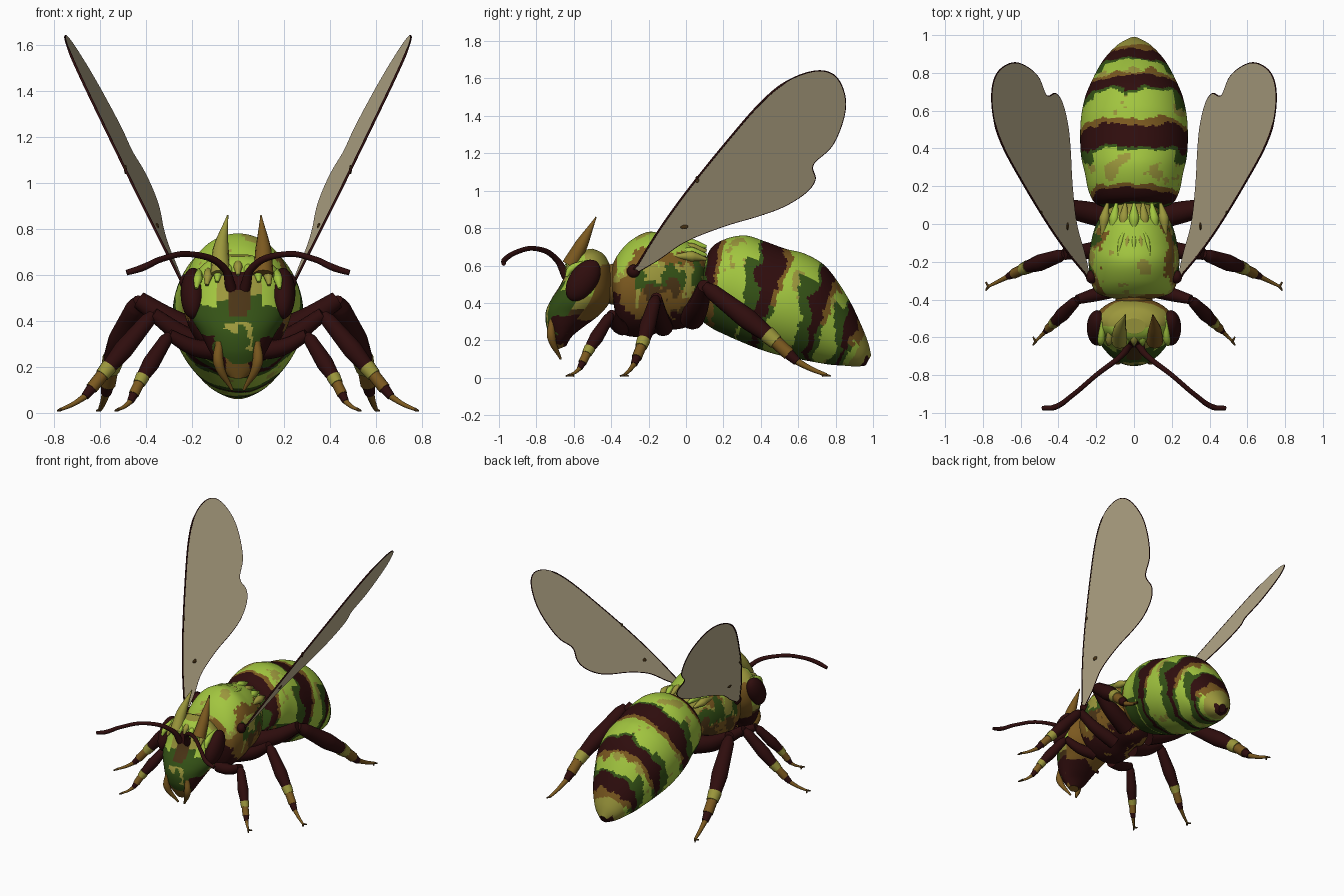
import bpy, bmesh, math
from mathutils import Vector, noise

default_cube = bpy.data.objects.get("Cube")
if default_cube:
    bpy.data.objects.remove(default_cube, do_unlink=True)


def material(name, *rgb):
    mat = bpy.data.materials.new(name)
    mat.use_nodes = True
    mat.diffuse_color = (*rgb, 1)
    mat.node_tree.nodes["Principled BSDF"].inputs["Base Color"].default_value = (*rgb, 1)
    return mat


LIME, GREEN, BROWN, MAROON, OLIVE, UMBER = range(6)
palette = [material("lime", .36, .56, .05), material("dark_green", .035, .085, .008),
           material("ochre_brown", .2, .1, .014), material("dark_maroon", .028, .004, .004),
           material("olive_yellow", .33, .31, .045), material("umber", .07, .035, .008)]
wing_tan = material("wing_tan", .54, .46, .29)


def spline(rows, steps):
    """Smooth curve through rows of numbers."""
    rows = [Vector(r) for r in rows]
    last = len(rows) - 1
    out = []
    for i in range(last):
        a, b, c, d = rows[max(i - 1, 0)], rows[i], rows[i + 1], rows[min(i + 2, last)]
        for k in range(steps):
            t = k / steps
            out.append(b + (c - a) * (t / 2) + (a * 2 - b * 5 + c * 4 - d) * (t * t / 2)
                       + (b * 3 - a - c * 3 + d) * (t ** 3 / 2))
    return out + [rows[-1]]


def finish(name, bm, mats):
    bmesh.ops.recalc_face_normals(bm, faces=bm.faces)
    mesh = bpy.data.meshes.new(name)
    bm.to_mesh(mesh)
    bm.free()
    for mat in mats:
        mesh.materials.append(mat)
    ob = bpy.data.objects.new(name, mesh)
    bpy.context.collection.objects.link(ob)
    return ob


def loft(name, rows, paint, steps=14, sides=96):
    """Body skin: each row is y, z of one rim point, y, z of the opposite one, half width."""
    bm = bmesh.new()
    rings = []
    for y1, z1, y2, z2, w in spline(rows, steps):
        ring = []
        for k in range(sides):
            a = math.tau * k / sides
            f = (1 + math.cos(a)) / 2
            ring.append(bm.verts.new((w * math.sin(a), y2 + (y1 - y2) * f, z2 + (z1 - z2) * f)))
        rings.append(ring)
    for r, (p, q) in enumerate(zip(rings, rings[1:])):
        for k in range(sides):
            n = (k + 1) % sides
            face = bm.faces.new((p[k], p[n], q[n], q[k]))
            face.smooth = True
            mid = face.calc_center_median()
            blotch = noise.noise(mid * 9) + noise.noise(mid * 30) * .35
            face.material_index = paint(mid, math.cos(math.tau * (k + .5) / sides), r / steps, blotch)
    for ring, r in ((rings[0], 0), (rings[-1], len(rows))):
        cap = bm.faces.new(ring)
        cap.material_index = paint(cap.calc_center_median(), 0, r, 0)
    return finish(name, bm, palette)


def tube(name, points, radii, mat, side=1, closed=False):
    """Round tapered limb through the points."""
    cu = bpy.data.curves.new(name, "CURVE")
    cu.dimensions = "3D"
    cu.bevel_depth, cu.bevel_resolution, cu.resolution_u = 1, 4, 6
    cu.use_fill_caps = True
    sp = cu.splines.new("BEZIER")
    sp.bezier_points.add(len(points) - 1)
    sp.use_cyclic_u = closed
    for bp, p, r in zip(sp.bezier_points, points, radii):
        bp.co = (p[0] * side, p[1], p[2])
        bp.radius = r
        bp.handle_left_type = bp.handle_right_type = "AUTO"
    cu.materials.append(mat)
    ob = bpy.data.objects.new(name, cu)
    bpy.context.collection.objects.link(ob)
    bpy.ops.object.select_all(action="DESELECT")
    ob.select_set(True)
    bpy.context.view_layer.objects.active = ob
    bpy.ops.object.convert(target="MESH")
    bpy.ops.object.shade_smooth_by_angle(angle=1)


def ball(name, loc, size, mat, tilt=0):
    bpy.ops.mesh.primitive_uv_sphere_add(segments=24, ring_count=14, location=loc, rotation=(tilt, 0, 0))
    ob = bpy.context.object
    ob.name, ob.scale = name, size
    ob.data.materials.append(mat)
    bpy.ops.object.shade_smooth()


# Abdomen: maroon bands, green in front of each and brown behind, greener below
def paint_abdomen(p, up, ring, n):
    v = ring + n * .4
    if v > 11.3:
        return MAROON if up < .3 else OLIVE
    s = min((v - c for c in (1.1, 4.5, 7.4, 9.6)), key=abs)
    core = .5 if up > .2 else .36 if up > -.4 else .15
    if abs(s) < core:
        return MAROON
    if -core - (.2 if up > .6 else .6) < s < 0:
        return GREEN
    if 0 < s < core + .3:
        return BROWN if up > -.1 else GREEN
    if up < -.3 and v < 3.6:
        return GREEN if v > 1.9 else BROWN
    return OLIVE if v > 10.4 or n > .42 else LIME


loft("abdomen", [
    (.10, .62, .07, .42, .10), (.14, .70, .08, .32, .20), (.22, .745, .13, .27, .24),
    (.32, .76, .22, .225, .26), (.42, .73, .30, .19, .28), (.53, .69, .40, .15, .285),
    (.63, .665, .50, .12, .28), (.73, .61, .60, .10, .26), (.80, .53, .68, .085, .23),
    (.87, .42, .77, .07, .19), (.92, .32, .84, .065, .15), (.97, .20, .91, .06, .09),
    (.99, .12, .96, .065, .03)], paint_abdomen)


# Thorax: lime back, blotched brown and green flanks, dark belly
def paint_thorax(p, up, ring, n):
    h = up + n * .5
    if h > .5 and p.y > -.37:
        return OLIVE if p.y > .05 or n > .38 else LIME
    if h > .3:
        return OLIVE if n > -.1 else BROWN
    if h < -.75:
        return MAROON
    if p.y < -.27:
        return BROWN if h > -.35 else MAROON
    if h > -.1:
        return GREEN if n < .15 else OLIVE
    return BROWN if n > -.12 else UMBER


loft("thorax", [
    (-.40, .58, -.39, .42, .10), (-.37, .65, -.37, .30, .19), (-.30, .73, -.33, .23, .225),
    (-.20, .78, -.22, .22, .24), (-.10, .76, -.12, .25, .23), (0, .73, 0, .27, .20),
    (.08, .69, .06, .33, .15), (.12, .62, .10, .42, .07)], paint_thorax)


# Head: lime cheeks, dark brow stripe, green muzzle, maroon jaw corners
def paint_head(p, front, ring, n):
    x, z = abs(p.x) + n * .02, p.z + n * .03
    if front < -.35:
        return OLIVE if z > .6 else BROWN if z > .3 else MAROON
    if z > .62:
        return LIME if front > .2 else OLIVE
    if z < .23:
        return BROWN if x < .05 else MAROON
    if z < .43:
        if x > .1 and z < .33:
            return MAROON
        if x < .065 and .28 < z < .4:
            return GREEN if n < .05 else OLIVE
        return GREEN if front > .1 else OLIVE if z > .37 else UMBER
    if front > .4 and x < .1:
        if x < .05:
            return MAROON if z > .53 else UMBER
        return OLIVE if z > .5 else GREEN
    return LIME if z > .46 or front < .3 else GREEN


loft("head", [
    (-.58, .68, -.50, .69, .06), (-.61, .65, -.44, .66, .14), (-.635, .58, -.40, .58, .20),
    (-.67, .50, -.39, .48, .21), (-.72, .42, -.41, .40, .20), (-.75, .35, -.47, .33, .16),
    (-.745, .27, -.55, .27, .125), (-.715, .20, -.61, .22, .09), (-.69, .15, -.64, .17, .04)],
    paint_head)
ball("neck", (0, -.39, .5), (.1, .06, .11), palette[BROWN])

# Tall tufts and forehead fringe
for x0, x1, colour in ((-.075, -.045, OLIVE), (.11, .10, BROWN)):
    tube("head_tuft", [(x0, -.62, .60), (x0, -.56, .71), (x1, -.48, .86)], (.045, .035, .003), palette[colour])
for i in range(-4, 5):
    x = i * .042
    tube("fringe_hair", [(x, -.55 + abs(x) * .2, .665 - abs(x) * .27), (x * 1.04, -.615, .635 - abs(x) * .32),
                         (x * 1.08, -.64, .60 - abs(x) * .35)],
         (.012, .02, .008), palette[OLIVE if i % 3 == 0 else LIME])

# Hair locks on the back and at the waist
for i in range(-2, 3):
    x = i * .035
    tube("back_hair", [(x * .6, -.02, .728), (x, -.09, .75 - abs(x) * .15), (x * 1.2, -.17, .772 - abs(x) * .2)],
         (.004, .013, .004), palette[OLIVE if i % 2 else LIME])
for i in range(-3, 4):
    x, drop = i * .055, abs(i) * .022
    tube("waist_hair", [(x, -.06, .715 - drop), (x * .95, .03, .715 - drop), (x * .85, .11, .70 - drop)],
         (.01, .028, .008), palette[OLIVE if i % 2 else LIME])

# Wing outline as y, z, laid on a slanted plane
wing_edge = [(p.x, p.y) for p in spline([
    (-.28, .57), (-.15, .78), (0, .99), (.2, 1.24), (.4, 1.47), (.55, 1.59), (.7, 1.64), (.8, 1.61),
    (.85, 1.5), (.84, 1.38), (.78, 1.24), (.68, 1.14), (.69, 1.06), (.64, .99), (.53, .92),
    (.4, .87), (.2, .81), (0, .73), (-.15, .63), (-.27, .56)], 4)]


def on_wing(y, z, side):
    return Vector((side * (-.12 + .582 * z - .118 * y), y, z))


# Legs as hip, knee, ankle, toe and thickness
legs = {
    "front": ((.08, -.34, .27), (.30, -.40, .34), (.42, -.52, .15), (.52, -.62, .015), .034),
    "middle": ((.08, -.12, .27), (.37, -.16, .43), (.57, -.23, .19), (.77, -.33, .015), .04),
    "hind": ((.10, .03, .32), (.43, .10, .49), (.55, .45, .22), (.60, .75, .015), .052)}

for side, label in ((1, "left"), (-1, "right")):
    # Wing
    bm = bmesh.new()
    bm.faces.new([bm.verts.new(on_wing(y, z, side)) for y, z in wing_edge])
    wing = finish(label + "_wing", bm, [wing_tan])
    solid = wing.modifiers.new("thickness", "SOLIDIFY")
    solid.thickness, solid.offset = .006, 0
    rim = [on_wing(y, z, 1) for y, z in wing_edge]
    tube(label + "_wing_rim", rim, [.0055 if i < 20 else .0035 for i in range(len(rim))],
         palette[MAROON], side, True)
    ball(label + "_wing_root", (side * .225, -.28, .57), (.03, .035, .035), palette[MAROON])
    ball(label + "_wing_spot", on_wing(-.01, .81, side), (.008, .022, .016), palette[UMBER])
    ball(label + "_wing_nick", on_wing(.06, 1.06, side), (.006, .01, .02), palette[UMBER])

    # Eye, antenna and jaw
    ball(label + "_eye", (side * .195, -.55, .52), (.055, .075, .125), palette[MAROON], -.6)
    tube(label + "_antenna", [(.03, -.64, .54), (.06, -.69, .63), (.2, -.80, .69), (.33, -.91, .67),
                              (.42, -.97, .63), (.485, -.975, .61)],
         (.024, .016, .013, .013, .015, .012), palette[MAROON], side)
    tube(label + "_jaw", [(.08, -.715, .31), (.085, -.72, .22), (.025, -.67, .10)],
         (.018, .024, .006), palette[BROWN], side)

    # Legs
    for name, (*joints, r) in legs.items():
        hip, knee, ankle, toe = map(Vector, joints)
        part = label + "_" + name
        bend = hip.lerp(knee, .5) - Vector((0, 0, .02))
        tube(part + "_thigh", [hip, bend, knee], (r * 1.3, r * 1.1, r * .75), palette[MAROON], side)
        tube(part + "_shin", [knee, knee.lerp(ankle, .12), knee.lerp(ankle, .65), ankle],
             (r * .5, r * .85, r * 1.1, r * .8), palette[MAROON], side)
        wrist = ankle.lerp(toe, .48) - Vector((0, 0, .035))
        tube(part + "_cuff", [ankle.lerp(knee, .05), ankle.lerp(wrist, .22)], (r * .92, r * .8),
             palette[OLIVE], side)
        tube(part + "_ankle", [ankle, ankle.lerp(wrist, .7)], (r * .7, r * .68), palette[BROWN], side)
        tube(part + "_wrist", [ankle.lerp(wrist, .68), wrist], (r * .6, r * .45), palette[MAROON], side)
        tube(part + "_foot", [wrist, wrist.lerp(toe, .5) - Vector((0, 0, .005)), toe],
             (r * .36, r * .26, r * .18), palette[BROWN], side)
        for k in (-1, 1):
            tube(part + "_claw", [toe, toe + Vector((.015, k * .022, -.006))], (.008, .004),
                 palette[UMBER], side)
